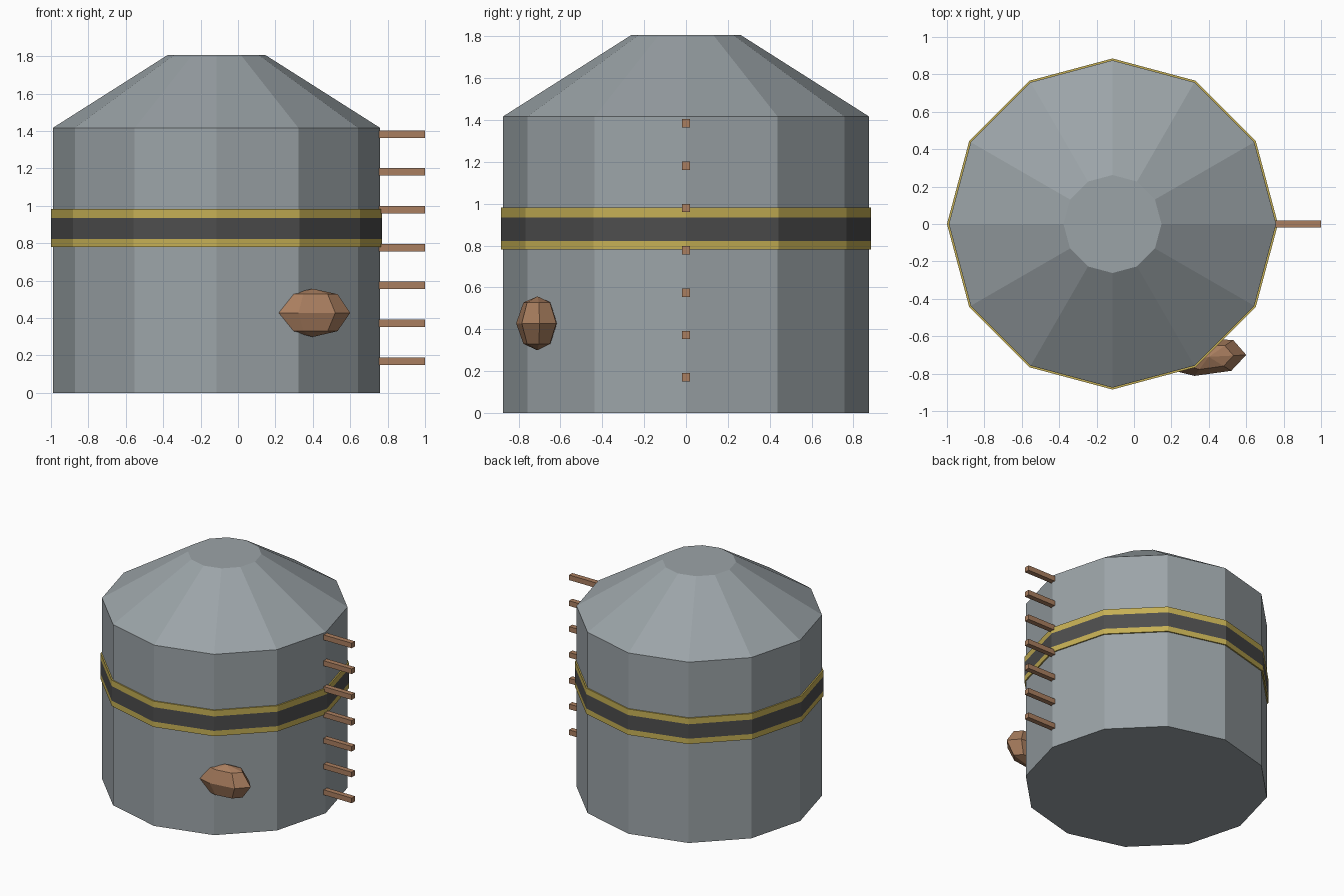
import bpy, bmesh, math

if "Cube" in bpy.data.objects:
    bpy.data.objects.remove(bpy.data.objects["Cube"])

CX = -0.115   # tank axis
SIDES = 12


def material(name, rgb):
    m = bpy.data.materials.new(name)
    m.diffuse_color = (*rgb, 1)
    m.use_nodes = True
    m.node_tree.nodes["Principled BSDF"].inputs["Base Color"].default_value = m.diffuse_color
    return m


STEEL = material("steel grey", (0.33, 0.37, 0.39))
DARK = material("dark grey", (0.075, 0.075, 0.075))
YELLOW = material("dull yellow", (0.56, 0.43, 0.09))
BROWN = material("copper brown", (0.40, 0.21, 0.115))


def make(name, verts, faces, mats):
    me = bpy.data.meshes.new(name)
    me.from_pydata(verts, [], faces)
    bm = bmesh.new()
    bm.from_mesh(me)
    bmesh.ops.recalc_face_normals(bm, faces=bm.faces)
    bm.to_mesh(me)
    bm.free()
    for m in mats:
        me.materials.append(m)
    ob = bpy.data.objects.new(name, me)
    bpy.context.collection.objects.link(ob)
    return ob


def loft(name, rings, mats):
    """Join equal-length rings of points, with flat caps."""
    n = len(rings[0])
    verts = [p for r in rings for p in r]
    faces = [list(range(n)), list(range(len(verts) - n, len(verts)))]
    for k in range(len(rings) - 1):
        for i in range(n):
            j = (i + 1) % n
            faces.append([k * n + i, k * n + j, (k + 1) * n + j, (k + 1) * n + i])
    return make(name, verts, faces, mats)


def ring(r, z):
    return [(CX + r * math.cos(i * math.tau / SIDES),
             r * math.sin(i * math.tau / SIDES), z) for i in range(SIDES)]


# tank body with conical roof
loft("tank", [ring(0.875, 0), ring(0.875, 1.417), ring(0.262, 1.806)], [STEEL])

# striped band: yellow edges, dark middle
band = loft("band", [ring(0.885, z) for z in (0.78, 0.822, 0.935, 0.982)], [YELLOW, DARK])
for p in band.data.polygons:
    if 0.84 < p.center.z < 0.92:
        p.material_index = 1

# ladder rungs
for i in range(7):
    z = 0.17 + i * 0.2023
    s = 0.02
    sq = [(-s, -s), (s, -s), (s, s), (-s, s)]
    loft(f"rung_{i + 1}", [[(x, y, z + dz) for y, dz in sq] for x in (0.755, 1.0)], [BROWN])

# faceted lump on the front right
outline = [(0.60, -0.70), (0.52, -0.785), (0.323, -0.812), (0.215, -0.785),
           (0.205, -0.71), (0.28, -0.645), (0.40, -0.615), (0.53, -0.62)]


def lump_ring(f, z):
    return [(0.40 + (x - 0.40) * f, -0.71 + (y + 0.71) * f, z) for x, y in outline]


loft("lump", [lump_ring(0.02, 0.30), lump_ring(0.66, 0.33), lump_ring(1, 0.428),
              lump_ring(0.66, 0.528), lump_ring(0.02, 0.556)], [BROWN])
